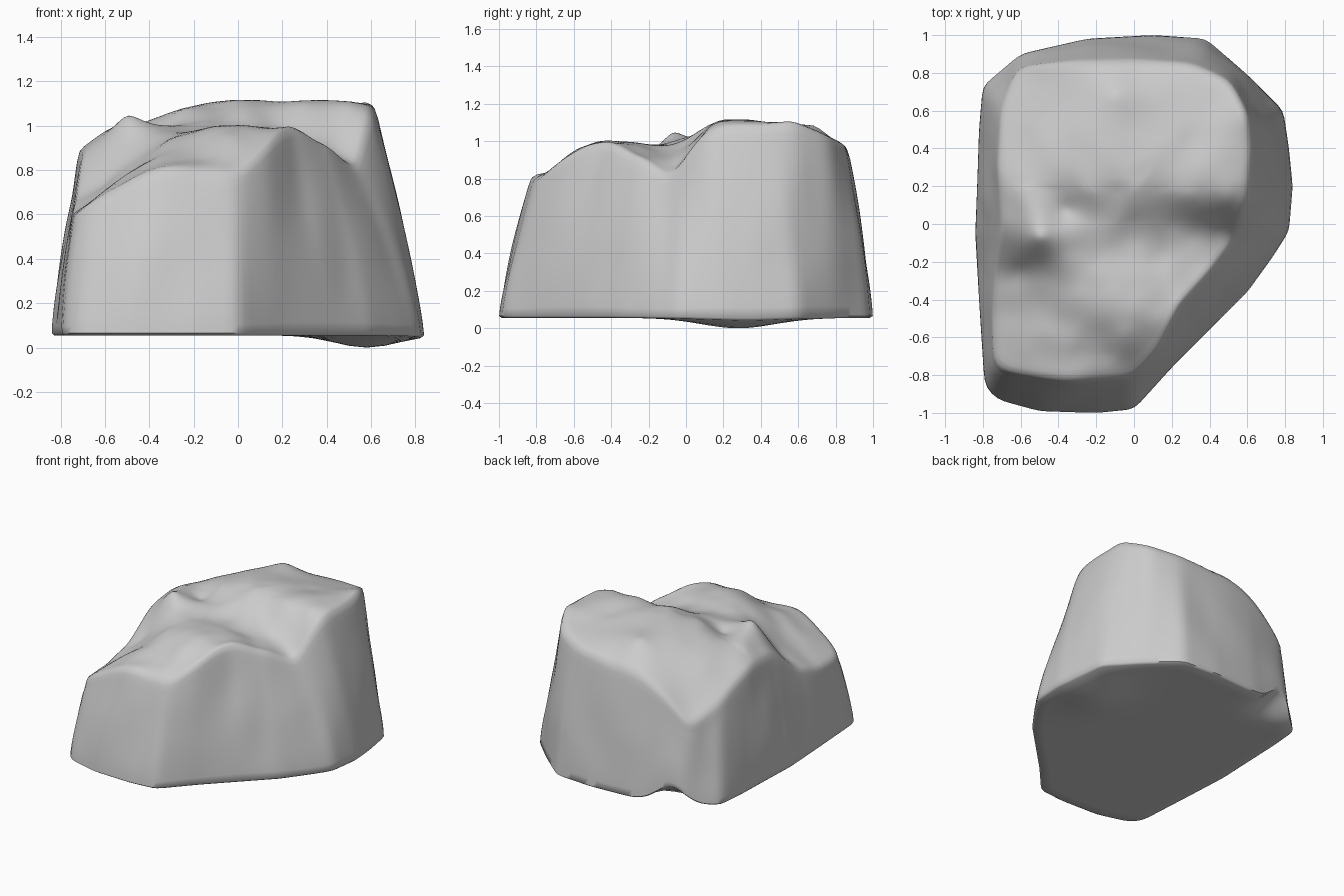
import bpy, bmesh, math
from mathutils import Vector, noise

if "Cube" in bpy.data.objects:
    bpy.data.objects.remove(bpy.data.objects["Cube"])

# Outline of the foot of the boulder
BASE = [(0, -.98), (.2, -.76), (.4, -.56), (.6, -.36), (.73, -.18), (.82, -.04), (.84, .2),
        (.82, .4), (.79, .6), (.6, .79), (.38, .98), (.1, 1.0), (-.25, .98), (-.6, .9),
        (-.8, .73), (-.82, .5), (-.83, .2), (-.84, -.05), (-.82, -.4), (-.79, -.86),
        (-.72, -.93), (-.5, -.99), (-.2, -1.0)]
# Upper rim with heights
RIM = [(.6, .12, 1.06), (.62, .4, 1.09), (.6, .58, 1.11), (.51, .76, 1.04), (.3, .85, .99),
       (0, .87, .95), (-.35, .86, .86), (-.62, .83, .64), (-.7, .6, .74), (-.72, .3, .88),
       (-.7, 0, .88), (-.73, -.25, .69), (-.75, -.5, .6), (-.74, -.76, .61), (-.6, -.79, .7),
       (-.35, -.83, .81), (0, -.81, .79), (.13, -.66, .91), (.24, -.43, 1.0), (.4, -.25, .92),
       (.53, -.08, .83)]
# Peaks, ridges and hollows on the upper surface
PEAKS = [(-.5, -.07, 1.04), (-.6, .12, .97), (-.45, -.3, .86), (0, .18, 1.11), (.3, .16, 1.1),
         (.5, .13, 1.08), (0, .02, 1.02), (.2, -.01, .97), (.32, -.06, .92), (.45, -.04, .88),
         (-.2, -.2, .97), (-.1, -.36, 1.0), (.12, -.4, 1.0), (-.05, -.58, .96), (-.15, -.7, .84),
         (-.35, -.6, .86), (-.55, -.5, .74), (-.3, -.36, .94), (-.36, .08, .98), (-.6, -.25, .76),
         (-.25, .2, 1.07), (-.5, .27, .99), (.3, .45, 1.08), (0, .5, 1.09), (-.3, .5, 1.04),
         (-.52, .52, .92), (.43, .66, 1.05), (.1, -.2, .96), (-.1, .69, 1.08)]
CX, CY, N, WALL, TOP = -.1, 0.0, 180, 18, 28


def solve(a, b):
    """Gaussian elimination with pivoting."""
    n = len(b)
    m = [row[:] + [v] for row, v in zip(a, b)]
    for i in range(n):
        p = max(range(i, n), key=lambda r: abs(m[r][i]))
        m[i], m[p] = m[p], m[i]
        for r in range(i + 1, n):
            f = m[r][i] / m[i][i]
            for c in range(i, n + 1):
                m[r][c] -= f * m[i][c]
    x = [0.0] * n
    for i in reversed(range(n)):
        x[i] = (m[i][n] - sum(m[i][c] * x[c] for c in range(i + 1, n))) / m[i][i]
    return x


def kernel(dx, dy):
    return math.sqrt(dx * dx + dy * dy + .0008)


# Smooth height surface through all the control points
CTRL = RIM + PEAKS
WEIGHTS = solve([[kernel(p[0] - q[0], p[1] - q[1]) for q in CTRL] for p in CTRL],
                [p[2] - .9 for p in CTRL])


def height(x, y):
    z = .9 + sum(w * kernel(x - p[0], y - p[1]) for w, p in zip(WEIGHTS, CTRL))
    rough = .016 * noise.noise(Vector((x * 6, y * 6, 3))) * (1 if y < .2 else .4)
    return min(z + rough, 1.115)


def floor_z(x, y):
    """Underside: a low belly on the right and a notch at the back left."""
    belly = math.exp(-((x - .58) / .2) ** 2 - ((y - .28) / .28) ** 2)
    notch = math.exp(-((x + .52) / .15) ** 2 - ((y - .92) / .12) ** 2)
    return .055 - .055 * belly + .13 * notch


def radius(outline, ang):
    """Distance from the centre to the outline along one direction."""
    dx, dy = math.cos(ang), math.sin(ang)
    best = 0
    for i, p in enumerate(outline):
        q = outline[(i + 1) % len(outline)]
        px, py, ex, ey = p[0] - CX, p[1] - CY, q[0] - p[0], q[1] - p[1]
        det = dx * ey - dy * ex
        if abs(det) < 1e-9:
            continue
        t, s = (px * ey - py * ex) / det, (px * dy - py * dx) / det
        if t > 0 and -1e-6 <= s <= 1 + 1e-6:
            best = max(best, t)
    return best


def soften(r, k):
    for _ in range(k):
        r = [(r[i - 1] + 2 * r[i] + r[(i + 1) % N]) / 4 for i in range(N)]
    return r


angles = [2 * math.pi * i / N for i in range(N)]
base_r = soften([radius(BASE, a) for a in angles], 1)
rim_r = soften([radius(RIM, a) for a in angles], 2)


def spot(r, a):
    return CX + r * math.cos(a), CY + r * math.sin(a)


rings = []
# Underside
for k in range(1, 13):
    ring = []
    for a, r in zip(angles, base_r):
        x, y = spot(r * .985 * k / 12, a)
        ring.append((x, y, floor_z(x, y)))
    rings.append(ring)
# Side walls, slightly bulging
for k in range(WALL + 1):
    t = k / WALL
    ring = []
    for a, rb, rt in zip(angles, base_r, rim_r):
        top = height(*spot(rt, a))
        low = floor_z(*spot(rb, a)) + .01
        r = rb + (rt - rb) * t ** 1.3
        x, y = spot(r, a)
        z = low + (top - low) * t
        r += .014 * noise.noise(Vector((x * 4, y * 4, z * 2))) * math.sin(math.pi * t)
        ring.append((*spot(r, a), z))
    rings.append(ring)
# Upper surface
for k in range(TOP - 1, 0, -1):
    ring = []
    for a, r in zip(angles, rim_r):
        x, y = spot(r * k / TOP, a)
        ring.append((x, y, height(x, y)))
    rings.append(ring)

bm = bmesh.new()
rows = [[bm.verts.new(co) for co in ring] for ring in rings]
for lo, hi in zip(rows, rows[1:]):
    for i in range(N):
        j = (i + 1) % N
        bm.faces.new((lo[i], lo[j], hi[j], hi[i]))
under = bm.verts.new((CX, CY, floor_z(CX, CY)))
crown = bm.verts.new((CX, CY, height(CX, CY)))
for i in range(N):
    j = (i + 1) % N
    bm.faces.new((under, rows[0][j], rows[0][i]))
    bm.faces.new((crown, rows[-1][i], rows[-1][j]))
# Weather the sharp upper rim
worn = [v for row in rows[12 + WALL - 3:12 + WALL + 4] for v in row]
for _ in range(2):
    bmesh.ops.smooth_vert(bm, verts=worn, factor=.5, use_axis_x=True, use_axis_y=True,
                          use_axis_z=True)
bmesh.ops.recalc_face_normals(bm, faces=bm.faces)

mesh = bpy.data.meshes.new("boulder")
bm.to_mesh(mesh)
bm.free()
boulder = bpy.data.objects.new("boulder", mesh)
bpy.context.collection.objects.link(boulder)
bpy.context.view_layer.objects.active = boulder
boulder.select_set(True)
bpy.ops.object.shade_smooth_by_angle(angle=math.radians(60))
